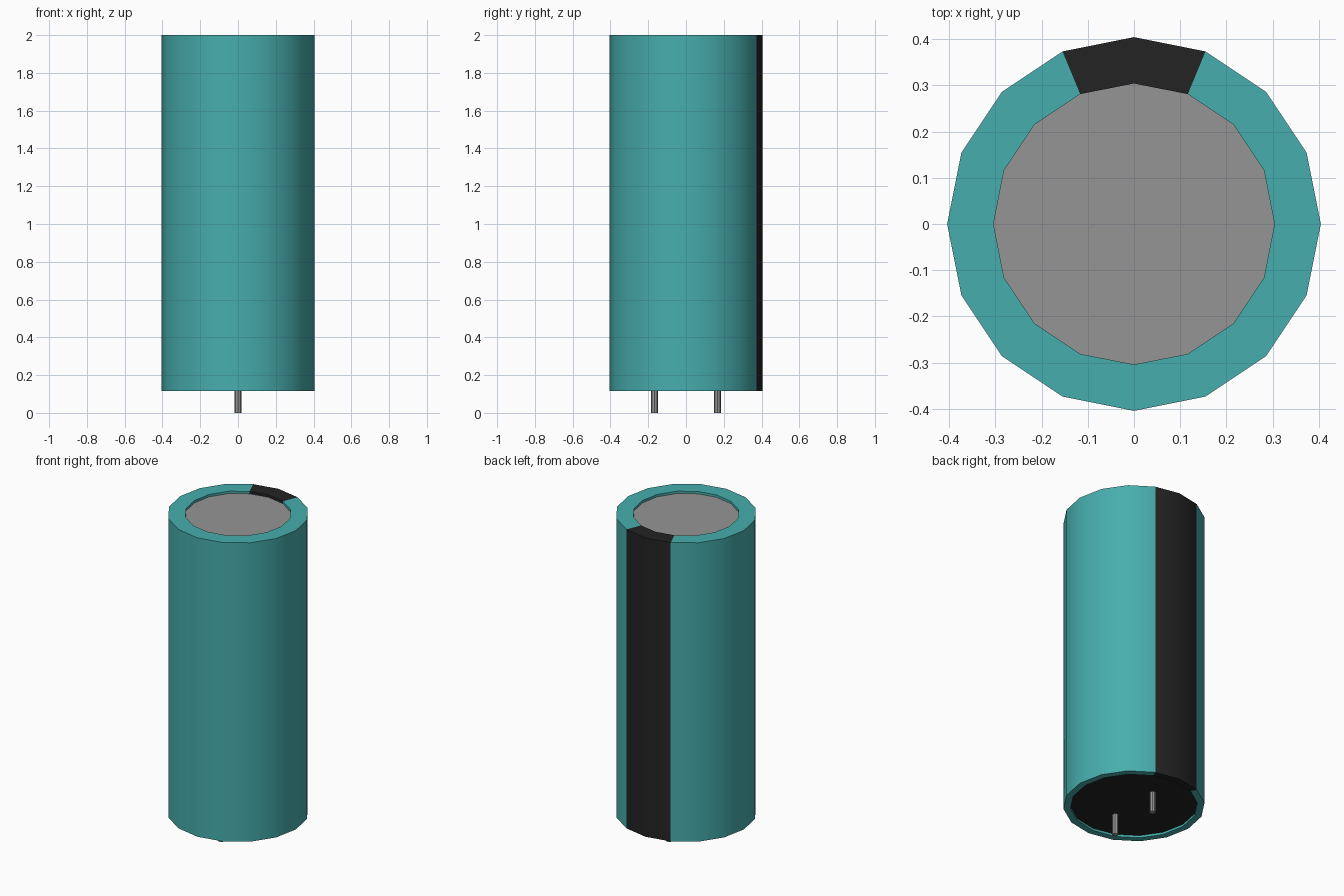
import bpy, bmesh, math

cube = bpy.data.objects.get("Cube")
if cube:
    bpy.data.objects.remove(cube, do_unlink=True)


def material(name, rgb):
    m = bpy.data.materials.new(name)
    m.use_nodes = True
    m.diffuse_color = (*rgb, 1)
    m.node_tree.nodes["Principled BSDF"].inputs["Base Color"].default_value = (*rgb, 1)
    return m


teal = material("teal sleeve", (0.064, 0.42, 0.42))
black = material("black", (0.017, 0.017, 0.017))
grey = material("grey metal", (0.30, 0.30, 0.30))


def lathe(name, profile, sides, mats, location=(0, 0, 0), cap_start=0, cap_end=0):
    """Revolve (radius, z) points around z and cap both ends."""
    bm = bmesh.new()
    rings = []
    for r, z in profile:
        angles = [2 * math.pi * i / sides for i in range(sides)]
        rings.append([bm.verts.new((r * math.cos(a), r * math.sin(a), z)) for a in angles])
    for low, high in zip(rings, rings[1:]):
        for i in range(sides):
            j = (i + 1) % sides
            bm.faces.new((low[i], low[j], high[j], high[i]))
    bm.faces.new(rings[0][::-1]).material_index = cap_start
    bm.faces.new(rings[-1]).material_index = cap_end
    mesh = bpy.data.meshes.new(name)
    bm.to_mesh(mesh)
    bm.free()
    for m in mats:
        mesh.materials.append(m)
    obj = bpy.data.objects.new(name, mesh)
    bpy.context.collection.objects.link(obj)
    obj.location = location
    bpy.ops.object.select_all(action="DESELECT")
    obj.select_set(True)
    bpy.context.view_layer.objects.active = obj
    bpy.ops.object.shade_smooth_by_angle(angle=math.radians(30))
    return obj


# Sleeve: recessed black base, rims, wall and recessed metal top
sides = 16
body = lathe("capacitor_body",
             [(0.364, 0.13), (0.364, 0.116), (0.404, 0.116),
              (0.404, 2.0), (0.304, 2.0), (0.304, 1.985)],
             sides, [teal, black, grey], cap_start=1, cap_end=2)

# Polarity stripe: the two wall segments at the back, with their rims
for face in body.data.polygons:
    c = face.center
    if len(face.vertices) == 4 and c.y > 0 and abs(math.atan2(c.x, c.y)) < 2 * math.pi / sides:
        face.material_index = 1

# Leads
for label, y in (("front_lead", -0.166), ("back_lead", 0.166)):
    lathe(label, [(0.018, 0.0), (0.018, 0.135)], 8, [grey], (0, y, 0))
